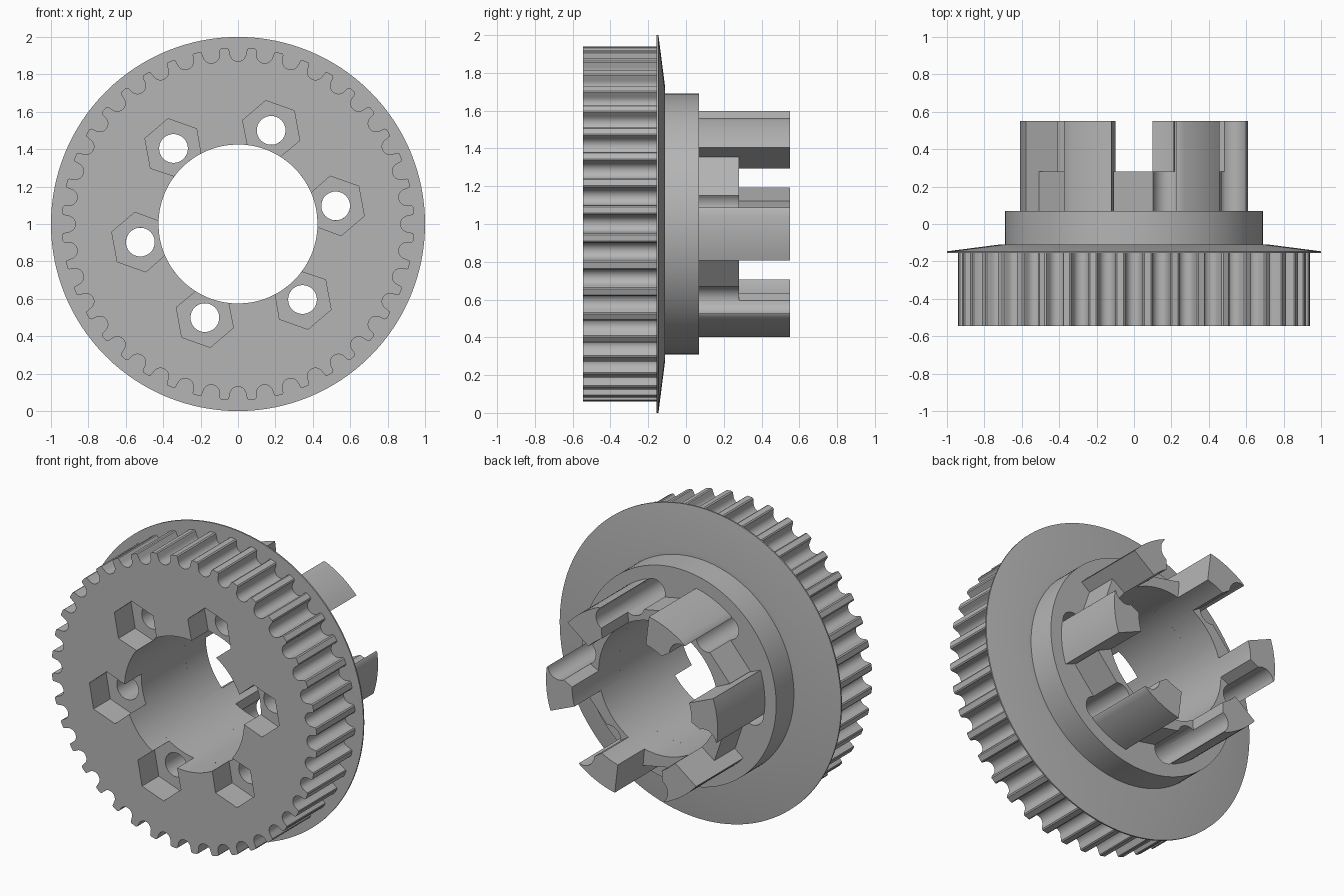
import bpy, bmesh
from math import sin, cos, pi, radians
from mathutils import Vector

cube = bpy.data.objects.get("Cube")
if cube:
    bpy.data.objects.remove(cube, do_unlink=True)

grey = bpy.data.materials.new("plain_grey")
grey.use_nodes = True
COLOUR = (0.46, 0.46, 0.46, 1)
grey.diffuse_color = COLOUR
grey.node_tree.nodes["Principled BSDF"].inputs["Base Color"].default_value = COLOUR

BORE, HUB, POST = 0.425, 0.69, 0.61
HOLE, HOLE_AT, HOLE_TURN = 0.077, 0.531, 10.5
TEETH = 40


def polar(r, deg):
    return Vector((r * cos(radians(deg)), r * sin(radians(deg))))


def turned(p, deg):
    u, v = polar(1, deg), polar(1, deg + 90)
    return u * p[0] + v * p[1]


def arc(r, a, b, n, centre=(0, 0)):
    return [Vector(centre) + polar(r, a + (b - a) * i / n) for i in range(n + 1)]


def circle(r, n, centre=(0, 0)):
    return arc(r, 0, 360, n, centre)[:-1]


def finish(name, bm):
    bmesh.ops.recalc_face_normals(bm, faces=bm.faces)
    mesh = bpy.data.meshes.new(name)
    bm.to_mesh(mesh)
    bm.free()
    mesh.materials.append(grey)
    obj = bpy.data.objects.new(name, mesh)
    bpy.context.collection.objects.link(obj)
    bpy.ops.object.select_all(action='DESELECT')
    obj.select_set(True)
    bpy.context.view_layer.objects.active = obj
    bpy.ops.object.shade_smooth_by_angle(angle=radians(30))
    return obj


def prism(name, loops, y0, y1):
    """Fill flat outlines (inner ones become holes) and extrude along y."""
    bm = bmesh.new()
    edges = []
    for loop in loops:
        vs = [bm.verts.new((p[0], y0, p[1] + 1)) for p in loop]
        edges += [bm.edges.new((a, b)) for a, b in zip(vs, vs[1:] + vs[:1])]
    bmesh.ops.triangle_fill(bm, use_beauty=True, edges=edges, normal=(0, -1, 0))
    ext = bmesh.ops.extrude_face_region(bm, geom=bm.faces[:], use_keep_orig=True)
    moved = [g for g in ext["geom"] if isinstance(g, bmesh.types.BMVert)]
    bmesh.ops.translate(bm, verts=moved, vec=(0, y1 - y0, 0))
    return finish(name, bm)


def lathe(name, profile, n=128):
    """Closed ring from (radius, y) points turned around the y axis."""
    bm = bmesh.new()
    rings = []
    for i in range(n):
        d = polar(1, 360 * i / n)
        rings.append([bm.verts.new((r * d.x, y, r * d.y + 1)) for r, y in profile])
    m = len(profile)
    for i in range(n):
        a, b = rings[i], rings[(i + 1) % n]
        for j in range(m):
            k = (j + 1) % m
            bm.faces.new((a[j], a[k], b[k], b[j]))
    return finish(name, bm)


# Toothed outline: rounded grooves with eased tips
groove = [(0.94, -0.057), (0.935, -0.049)]
groove += [tuple(p) for p in arc(0.044, 270, 90, 10, (0.914, 0))]
groove += [(0.935, 0.049), (0.94, 0.057)]
gear = [turned(p, i * 360 / TEETH) for i in range(TEETH) for p in groove]

# Bore outline with six hexagonal nut pockets opening into it
hexagon = arc(0.162, -90, 90, 3, (HOLE_AT, 0))
pocketed_bore = []
for k in range(6):
    turn = HOLE_TURN + 60 * k
    pocketed_bore += [turned(p, turn) for p in hexagon]
    pocketed_bore += arc(BORE, turn + 12.6, turn + 47.4, 10)

bore = circle(BORE, 96)
holes = [circle(HOLE, 32, polar(HOLE_AT, HOLE_TURN + 60 * k)) for k in range(6)]

# Pulley, flange and hub
prism("pulley_front", [gear, pocketed_bore], -0.545, -0.375)
prism("pulley_back", [gear, bore] + holes, -0.375, -0.155)
lathe("flange", [(HUB - 0.01, -0.155), (1, -0.155), (1, -0.146),
                 (0.72, -0.11), (HUB - 0.01, -0.11)])
prism("hub", [circle(HUB, 128), bore] + holes, -0.155, 0.07)

# Tall posts and the low wall links between them, scalloped by the bolt holes
hole_centre = polar(HOLE_AT, HOLE_TURN)
post = arc(BORE, -16.5, 0, 6)
post += arc(HOLE, HOLE_TURN - 130, HOLE_TURN - 18, 10, hole_centre)
post += arc(POST, 7.2, -18.5, 8)
link = arc(BORE, -1, 43.5, 12) + [polar(0.534, 41.8)]
link += arc(HOLE, HOLE_TURN + 124, HOLE_TURN + 230, 10, hole_centre)
for k in range(6):
    prism(f"post_{k + 1}", [[turned(p, 60 * k) for p in post]], 0.07, 0.55)
    prism(f"link_{k + 1}", [[turned(p, 60 * k) for p in link]], 0.07, 0.28)
